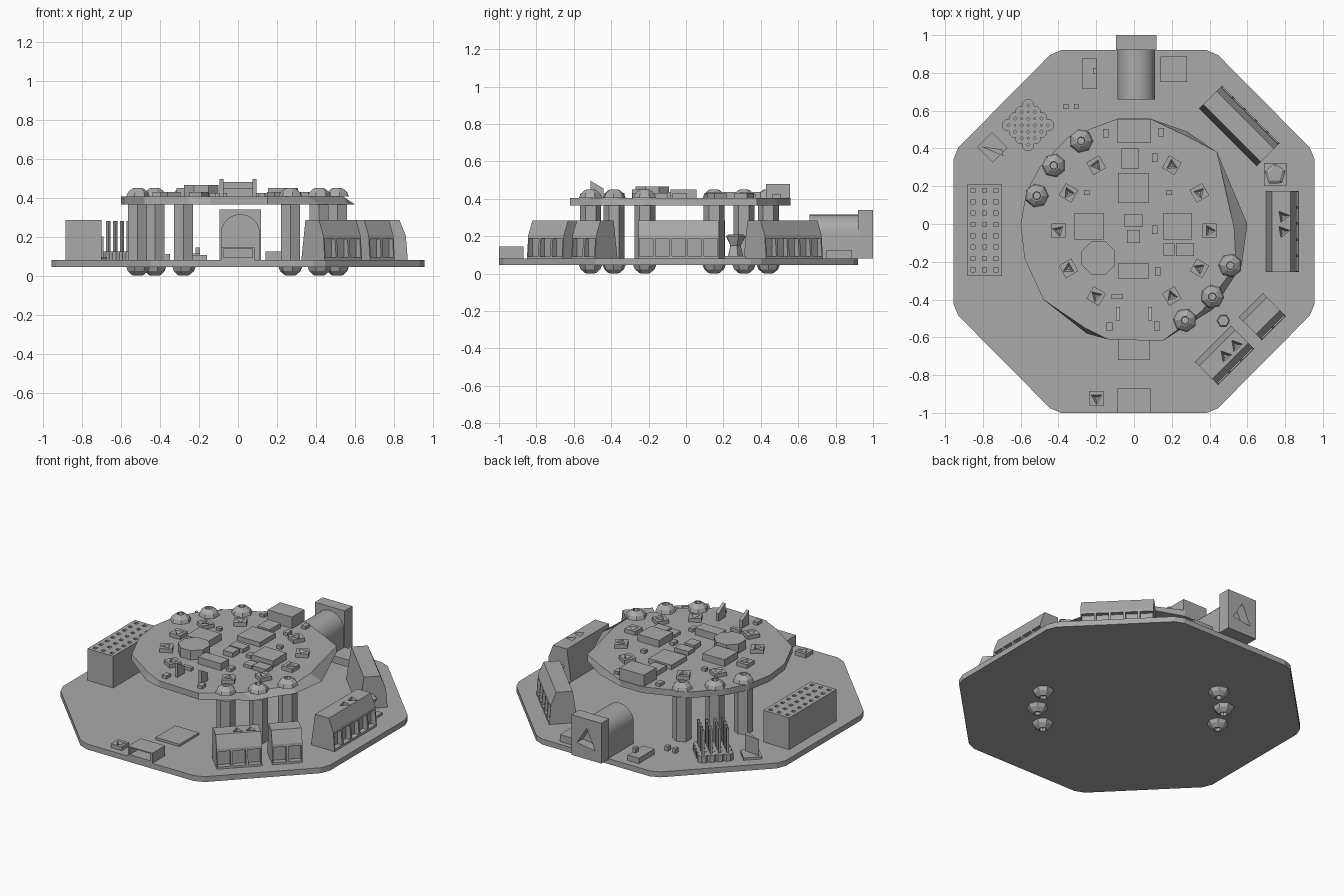
import bpy
import bmesh
import math
from mathutils import Matrix, Vector

if "Cube" in bpy.data.objects:
    bpy.data.objects.remove(bpy.data.objects["Cube"])

grey = bpy.data.materials.new("plain grey")
grey.use_nodes = True
grey.diffuse_color = (0.4, 0.4, 0.4, 1)
grey.node_tree.nodes["Principled BSDF"].inputs["Base Color"].default_value = grey.diffuse_color

BOARD = 0.08    # top of the lower board
DISC = 0.405    # top of the upper board


def finish(name, bm, matrix=None):
    """Turn a bmesh into a named, coloured object."""
    bmesh.ops.recalc_face_normals(bm, faces=bm.faces)
    if matrix:
        bm.transform(matrix)
    mesh = bpy.data.meshes.new(name)
    bm.to_mesh(mesh)
    bm.free()
    mesh.materials.append(grey)
    obj = bpy.data.objects.new(name, mesh)
    bpy.context.collection.objects.link(obj)
    return obj


def place(x, y, z=0, degrees=0):
    return Matrix.Translation((x, y, z)) @ Matrix.Rotation(math.radians(degrees), 4, 'Z')


def add_loft(bm, rings):
    """Skin closed rings of equal length and cap both ends."""
    loops = [[bm.verts.new(p) for p in ring] for ring in rings]
    for low, high in zip(loops, loops[1:]):
        for i in range(len(low)):
            j = (i + 1) % len(low)
            bm.faces.new((low[i], low[j], high[j], high[i]))
    bm.faces.new(loops[0][::-1])
    bm.faces.new(loops[-1])


def add_box(bm, center, size):
    bmesh.ops.create_cube(bm, size=1, matrix=Matrix.Translation(center) @ Matrix.Diagonal((*size, 1)))


def box(name, x, y, w, d, bottom, top, degrees=0):
    bm = bmesh.new()
    add_box(bm, (0, 0, (bottom + top) / 2), (w, d, top - bottom))
    return finish(name, bm, place(x, y, 0, degrees))


def ring(radius, z, sides, turn=0):
    return [(radius * math.cos(math.tau * i / sides + turn),
             radius * math.sin(math.tau * i / sides + turn), z) for i in range(sides)]


def turned(name, x, y, steps, sides, degrees=0):
    """Stack of (radius, height) rings."""
    bm = bmesh.new()
    add_loft(bm, [ring(r, z, sides) for r, z in steps])
    return finish(name, bm, place(x, y, 0, degrees))


def cut(obj, bm, matrix=None):
    """Subtract a bmesh from an object."""
    cutter = finish("cutter", bm, matrix)
    cutter.hide_render = True
    mod = obj.modifiers.new("cut", 'BOOLEAN')
    mod.object = cutter
    mod.solver = 'EXACT'
    bpy.context.view_layer.objects.active = obj
    bpy.ops.object.modifier_apply(modifier=mod.name)
    bpy.data.objects.remove(cutter)


def dent(obj, x, y, z, radius, degrees, depth=0.02):
    """Triangular pit tapering downwards."""
    bm = bmesh.new()
    add_loft(bm, [ring(radius * 0.35, -depth, 3), ring(radius, 0.002, 3)])
    cut(obj, bm, place(x, y, z, degrees))


# Lower octagonal board with softened corners
corners = [(0.42, 0.92), (0.955, 0.38), (0.955, -0.46), (0.42, -1)]
corners += [(-x, y) for x, y in corners[::-1]]
outline = []
for i, c in enumerate(corners):
    c = Vector(c)
    for other in (corners[i - 1], corners[(i + 1) % 8]):
        outline.append(c + (Vector(other) - c).normalized() * 0.035)
bm = bmesh.new()
add_loft(bm, [[(p.x, p.y, z) for p in outline] for z in (0.045, BOARD)])
finish("lower_board", bm)

# Upper board: uneven rim, bevelled inwards along the right side
lower = [(0.08, 0.56), (0.28, 0.49), (0.44, 0.38), (0.6, 0), (0.57, -0.22), (0.42, -0.45),
         (0.15, -0.62), (-0.14, -0.61), (-0.25, -0.58), (-0.48, -0.4), (-0.58, -0.18),
         (-0.6, 0), (-0.57, 0.17), (-0.5, 0.3), (-0.35, 0.46), (-0.08, 0.56)]
upper = list(lower)
upper[1], upper[3], upper[4], upper[5], upper[8] = (
    (0.27, 0.47), (0.53, -0.02), (0.54, -0.22), (0.36, -0.46), (-0.26, -0.55))
bm = bmesh.new()
add_loft(bm, [[(x, y, z) for x, y in pts] for pts, z in ((lower, 0.365), (upper, DISC))])
finish("upper_board", bm)

# Standoffs with domed socket screws above and below
posts = [(-0.28, 0.44), (-0.425, 0.31), (-0.515, 0.15), (0.51, -0.22), (0.415, -0.385), (0.27, -0.51)]
for i, (x, y) in enumerate(posts):
    turned("standoff", x, y, [(0.056, BOARD), (0.056, 0.365)], 6, 30)
    for base, way in ((DISC, 1), (0.045, -1)):
        steps = [(0.063, 0), (0.054, 0.022), (0.03, 0.042), (0.022, 0.044), (0.02, 0.024)]
        turned("screw_head", x, y, [(r, base + way * h) for r, h in steps], 7, 25 * i)


# Terminal blocks with wire slots on the outward side
def terminal(x, y, length, slots, degrees, screws=()):
    profile = [(-0.085, BOARD), (-0.055, 0.285), (0.043, 0.285), (0.075, 0.205), (0.085, BOARD)]
    bm = bmesh.new()
    add_loft(bm, [[(u, v, z) for u, z in profile] for v in (-length / 2, length / 2)])
    obj = finish("terminal_block", bm, place(x, y, 0, degrees))
    pitch = length / slots
    bm = bmesh.new()
    for i in range(slots):
        add_box(bm, (0.08, (i + 0.5) * pitch - length / 2, 0.14), (0.06, pitch * 0.84, 0.095))
    cut(obj, bm, place(x, y, 0, degrees))
    for v in screws:
        spot = place(x, y, 0, degrees) @ Vector((0.005, v, 0))
        dent(obj, spot.x, spot.y, 0.285, 0.036, 130, 0.04)


terminal(0.785, -0.04, 0.43, 5, 0, (0.08, 0))
terminal(0.558, 0.52, 0.43, 5, 45)
terminal(0.48, -0.695, 0.27, 3, -45, (0, 0.08))
terminal(0.68, -0.49, 0.18, 2, -45)

# Socket strip with three rows of holes
strip = box("socket_strip", -0.792, -0.033, 0.185, 0.485, BOARD, 0.285)
bm = bmesh.new()
for column in range(3):
    for row in range(8):
        add_box(bm, (-0.852 + 0.06 * column, 0.178 - 0.06 * row, 0.28), (0.022, 0.022, 0.05))
cut(strip, bm)

# Pin header
for i in range(4):
    for j in range(4):
        spot = place(-0.56, 0.523, 0, 45) @ Vector((0.049 * (i - 1.5), 0.049 * (j - 1.5), 0))
        turned("header_cell", spot.x, spot.y, [(0.034, BOARD), (0.034, 0.125)], 8, 67.5)
        box("header_pin", spot.x, spot.y, 0.016, 0.016, 0.12, 0.28, 45)

# Rear round jack: domed barrel and square face plate
barrel = [(0.1, BOARD)] + [(0.1 * math.cos(a), 0.215 + 0.1 * math.sin(a))
                           for a in (math.pi * k / 16 for k in range(17))] + [(-0.1, BOARD)]
bm = bmesh.new()
add_loft(bm, [[(x + 0.012, y, z) for x, z in barrel] for y in (0.66, 0.93)])
body = finish("jack_barrel", bm)
bpy.ops.object.select_all(action='DESELECT')
body.select_set(True)
bpy.context.view_layer.objects.active = body
bpy.ops.object.shade_smooth_by_angle()
plate = box("jack_plate", 0.012, 0.96, 0.212, 0.08, BOARD, 0.34)
bm = bmesh.new()
add_loft(bm, [[(x, y, z) for x, z in ((-0.05, 0.15), (0.08, 0.17), (0.01, 0.28))] for y in (0.94, 1.01)])
cut(plate, bm)

# Front card slot, open to the front
slot = box("card_slot", 0, -0.935, 0.175, 0.13, BOARD, 0.145)
bm = bmesh.new()
add_box(bm, (0, -0.97, 0.115), (0.15, 0.12, 0.045))
cut(slot, bm)
box("flat_module", 0, -0.62, 0.17, 0.2, BOARD, 0.095)

# Small parts on the lower board
button = box("reset_button", -0.198, -0.922, 0.078, 0.076, BOARD, 0.105)
dent(button, -0.198, -0.922, 0.105, 0.036, 30)
turned("small_can", 0.473, -0.512, [(0.034, BOARD), (0.03, 0.095)], 6)
box("rear_chip", -0.235, 0.795, 0.08, 0.16, BOARD, 0.115)
box("rear_chip_tab", -0.207, 0.812, 0.022, 0.03, BOARD, 0.145)
box("rear_square_chip", 0.21, 0.82, 0.14, 0.135, BOARD, 0.125)
for x in (-0.36, -0.305):
    box("tiny_part", x, 0.622, 0.024, 0.028, BOARD, 0.11)
box("trimmer_base", -0.75, 0.405, 0.11, 0.115, BOARD, 0.095, 45)
bm = bmesh.new()
add_loft(bm, [[(-0.81, 0.41, z), (-0.69, 0.36, z), (-0.7, 0.395, z)] for z in (0.09, 0.2)])
finish("trimmer_fin", bm)
box("sensor_base", 0.747, 0.262, 0.12, 0.12, BOARD, 0.095)
turned("sensor_cap", 0.747, 0.262, [(0.045, 0.09), (0.03, 0.15), (0.058, 0.2), (0.04, 0.21)], 5, 20)

# Ring of light modules on the upper board
for step in range(12):
    if step in (3, 9):
        continue
    a = math.radians(30 * step)
    x, y = 0.4 * math.cos(a), 0.4 * math.sin(a) - 0.035
    lamp = box("ring_light", x, y, 0.076, 0.076, DISC, 0.43, 30 * step)
    dent(lamp, x, y, 0.43, 0.034, 47 * step)

# Chips on the upper board: x, y, width, depth, height
for x, y, w, d, h in [(-0.237, -0.013, 0.155, 0.14, 0.045), (0.23, -0.013, 0.155, 0.14, 0.045),
                      (-0.003, 0.19, 0.165, 0.16, 0.03), (-0.003, -0.248, 0.165, 0.08, 0.045),
                      (-0.003, 0.018, 0.1, 0.065, 0.025), (-0.003, -0.066, 0.07, 0.07, 0.03),
                      (-0.02, 0.345, 0.09, 0.11, 0.03), (0, 0.492, 0.175, 0.128, 0.075),
                      (0.185, -0.135, 0.06, 0.065, 0.02), (0.27, -0.135, 0.095, 0.07, 0.025)]:
    box("chip", x, y, w, d, DISC, DISC + h)
for x, y in [(0.125, -0.25), (0.11, -0.03), (0.11, 0.35), (-0.15, 0.48), (0.145, 0.485),
             (-0.13, -0.545), (0.12, -0.54)]:
    box("tall_component", x, y, 0.03, 0.045, DISC, DISC + 0.02)
for x, y, w in [(-0.09, -0.385, 0.065), (-0.25, 0.165, 0.03), (0.185, 0.165, 0.03)]:
    box("wide_component", x, y, w, 0.025, DISC, DISC + 0.02)
turned("power_coil", -0.188, -0.18, [(0.096, DISC), (0.096, 0.465)], 8, 22.5)

# Front plug: box open to the front, top notches and rear prongs
plug = box("front_plug", 0, -0.562, 0.18, 0.118, DISC, 0.535)
bm = bmesh.new()
add_box(bm, (0, -0.6, 0.475), (0.14, 0.1, 0.09))
for side in (-1, 1):
    add_box(bm, (side * 0.09, -0.61, 0.48), (0.05, 0.05, 0.025))
cut(plug, bm)
for side in (-1, 1):
    prong = [(-0.51, DISC), (-0.51, 0.495), (-0.44, 0.455), (-0.44, DISC)]
    bm = bmesh.new()
    add_loft(bm, [[(side * 0.085 + dx, y, z) for y, z in prong] for dx in (-0.01, 0.01)])
    finish("plug_prong", bm)
